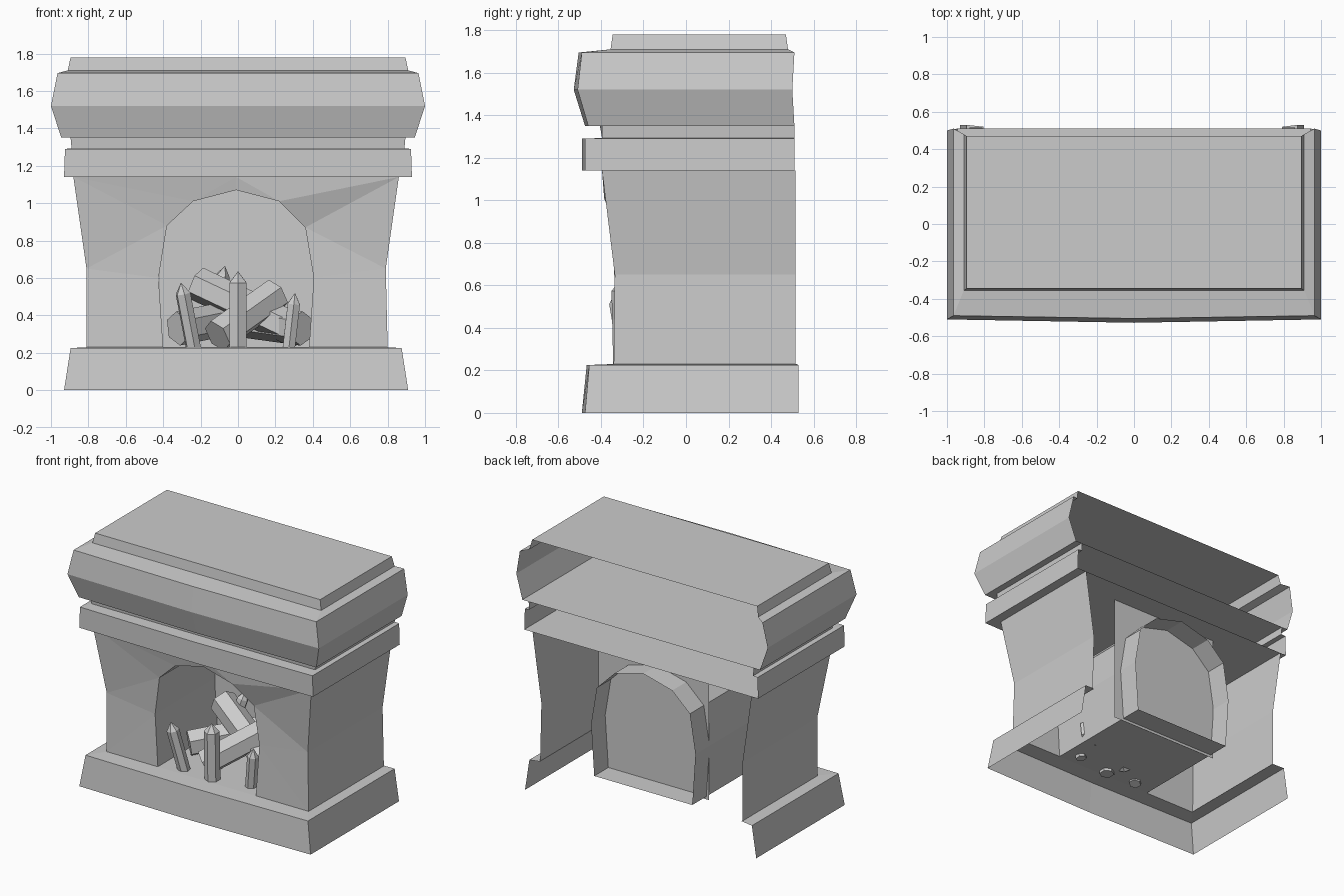
import bpy
import bmesh
from mathutils import Vector

old = bpy.data.objects.get("Cube")
if old:
    bpy.data.objects.remove(old)

stone = bpy.data.materials.new("grey_stone")
stone.use_nodes = True
GREY = (0.6, 0.6, 0.6, 1)
stone.diffuse_color = GREY
stone.node_tree.nodes["Principled BSDF"].inputs["Base Color"].default_value = GREY


def finish(name, bm):
    bmesh.ops.remove_doubles(bm, verts=bm.verts, dist=0.0005)
    mesh = bpy.data.meshes.new(name)
    bm.to_mesh(mesh)
    bm.free()
    mesh.materials.append(stone)
    obj = bpy.data.objects.new(name, mesh)
    bpy.context.collection.objects.link(obj)
    return obj


def add_face(bm, points):
    """Add a face, dropping repeated corners."""
    unique = []
    for p in points:
        if p not in unique:
            unique.append(p)
    if len(unique) > 2:
        bm.faces.new([bm.verts.new(p) for p in unique])


def bridge(bm, low, high):
    for i in range(len(low) - 1):
        add_face(bm, [low[i], low[i + 1], high[i + 1], high[i]])


def outline(z, half, front, bow=0.0, back=0.51, cx=0.0):
    """Plan of a layer, open at the back, with a slightly bowed front."""
    return [(cx - half, back, z), (cx - half, front, z), (cx, front - bow, z),
            (cx + half, front, z), (cx + half, back, z)]


def layered(name, rings, caps=()):
    bm = bmesh.new()
    for low, high in zip(rings, rings[1:]):
        bridge(bm, low, high)
    for ring in caps:
        add_face(bm, ring)
    return finish(name, bm)


# Plinth with its ledge
layered("plinth", [
    outline(0, 0.92, -0.475, 0.015, 0.53, -0.01),
    outline(0.225, 0.885, -0.455, 0.012, 0.53, -0.01),
    outline(0.23, 0.80, -0.34, 0, 0.52, -0.005)])

# Band under the mantel, with a soffit
soffit = outline(1.14, 0.93, -0.475, 0.015)
layered("mantel_band", [
    soffit,
    outline(1.29, 0.925, -0.475, 0.015),
    outline(1.293, 0.89, -0.395),
    outline(1.35, 0.895, -0.395, 0.01)], [soffit])

# Mantel cornice and the raised top slab
shelf = outline(1.35, 0.945, -0.46, 0.015)
slab = outline(1.78, 0.895, -0.345, 0, 0.47)
layered("mantel_cornice", [
    shelf,
    outline(1.52, 1.0, -0.51, 0.018, 0.50),
    outline(1.695, 0.965, -0.49, 0.015),
    outline(1.71, 0.91, -0.355, 0, 0.48),
    slab], [shelf, slab])

# Arch and the wall outline paired with it, as x, y, z
arch = [(-0.40, -0.34, 0.23), (-0.425, -0.335, 0.60), (-0.38, -0.35, 0.88),
        (-0.24, -0.37, 1.01), (-0.01, -0.38, 1.07), (0.22, -0.385, 1.01),
        (0.36, -0.335, 0.87), (0.405, -0.335, 0.60), (0.38, -0.34, 0.23)]
left_edge = [(-0.81, -0.34, 0.23), (-0.81, -0.335, 0.65), (-0.88, -0.395, 1.14)]
right_edge = [(0.80, -0.34, 0.23), (0.79, -0.335, 0.65), (0.86, -0.395, 1.14)]
border = (left_edge + left_edge[2:] + [(-0.01, -0.395, 1.14)]
          + right_edge[2:] + right_edge[::-1])

# Front wall around the opening
bm = bmesh.new()
bridge(bm, arch, border)
bmesh.ops.triangulate(bm, faces=bm.faces)
finish("front_wall", bm)


def push_back(points, y):
    return [(p[0], y, p[2]) for p in points]


# Side walls
for name, edge in (("right_wall", left_edge[::-1]), ("left_wall", right_edge)):
    bm = bmesh.new()
    bridge(bm, push_back(edge, 0.515), edge)
    bmesh.ops.reverse_faces(bm, faces=bm.faces)
    if name == "left_wall":
        bmesh.ops.reverse_faces(bm, faces=bm.faces)
    bmesh.ops.recalc_face_normals(bm, faces=bm.faces)
    side = -1 if name == "right_wall" else 1
    for f in bm.faces:
        f.normal_update()
        if f.normal.x * side < 0:
            f.normal_flip()
    finish(name, bm)

# Firebox lining, open at the back, with floor
bm = bmesh.new()
loop = arch + arch[:1]
bridge(bm, loop, push_back(loop, 0.50))
for f in bm.faces:
    f.normal_update()
    toward_axis = Vector((0, 0, 0.6)) - f.calc_center_median()
    toward_axis.y = 0
    if f.normal.dot(toward_axis) < 0:
        f.normal_flip()
finish("firebox_lining", bm)

# Back panel of the firebox
bm = bmesh.new()
add_face(bm, [(-0.42, 0.34, 0.21), (0.46, 0.34, 0.21),
              (0.46, 0.34, 1.14), (-0.42, 0.34, 1.14)])
finish("firebox_back", bm)


def prism(name, start, end, radius, sides, tip=0.0):
    """Straight prism between two points, with an optional pointed tip."""
    start, end = Vector(start), Vector(end)
    axis = end - start
    length = axis.length
    bm = bmesh.new()
    body = length - tip
    bmesh.ops.create_cone(bm, cap_ends=True, segments=sides, radius1=radius,
                          radius2=radius, depth=body)
    bmesh.ops.translate(bm, verts=bm.verts, vec=(0, 0, body / 2))
    if tip:
        top = max(bm.faces, key=lambda f: f.calc_center_median().z)
        poked = bmesh.ops.poke(bm, faces=[top])
        poked["verts"][0].co.z = length
    obj = finish(name, bm)
    obj.rotation_euler = axis.to_track_quat("Z", "Y").to_euler()
    obj.location = start
    return obj


# Firewood
logs = [((-0.22, 0.14, 0.57), (0.33, -0.08, 0.31)),
        ((-0.11, -0.22, 0.29), (0.20, 0.02, 0.51)),
        ((-0.32, -0.10, 0.33), (0.02, 0.22, 0.40)),
        ((0.34, -0.14, 0.33), (0.05, 0.20, 0.37))]
for i, (a, b) in enumerate(logs):
    prism(f"log_{i + 1}", a, b, 0.092, 6)

# Pointed crystals
crystals = [((0, -0.29, 0.21), (0, -0.30, 0.635), 0.052),
            ((-0.235, -0.27, 0.21), (-0.305, -0.33, 0.575), 0.042),
            ((0.27, -0.24, 0.21), (0.305, -0.26, 0.52), 0.038),
            ((-0.14, 0.10, 0.36), (-0.07, 0.19, 0.665), 0.04)]
for i, (a, b, r) in enumerate(crystals):
    prism(f"crystal_{i + 1}", a, b, r, 6, 0.06)
